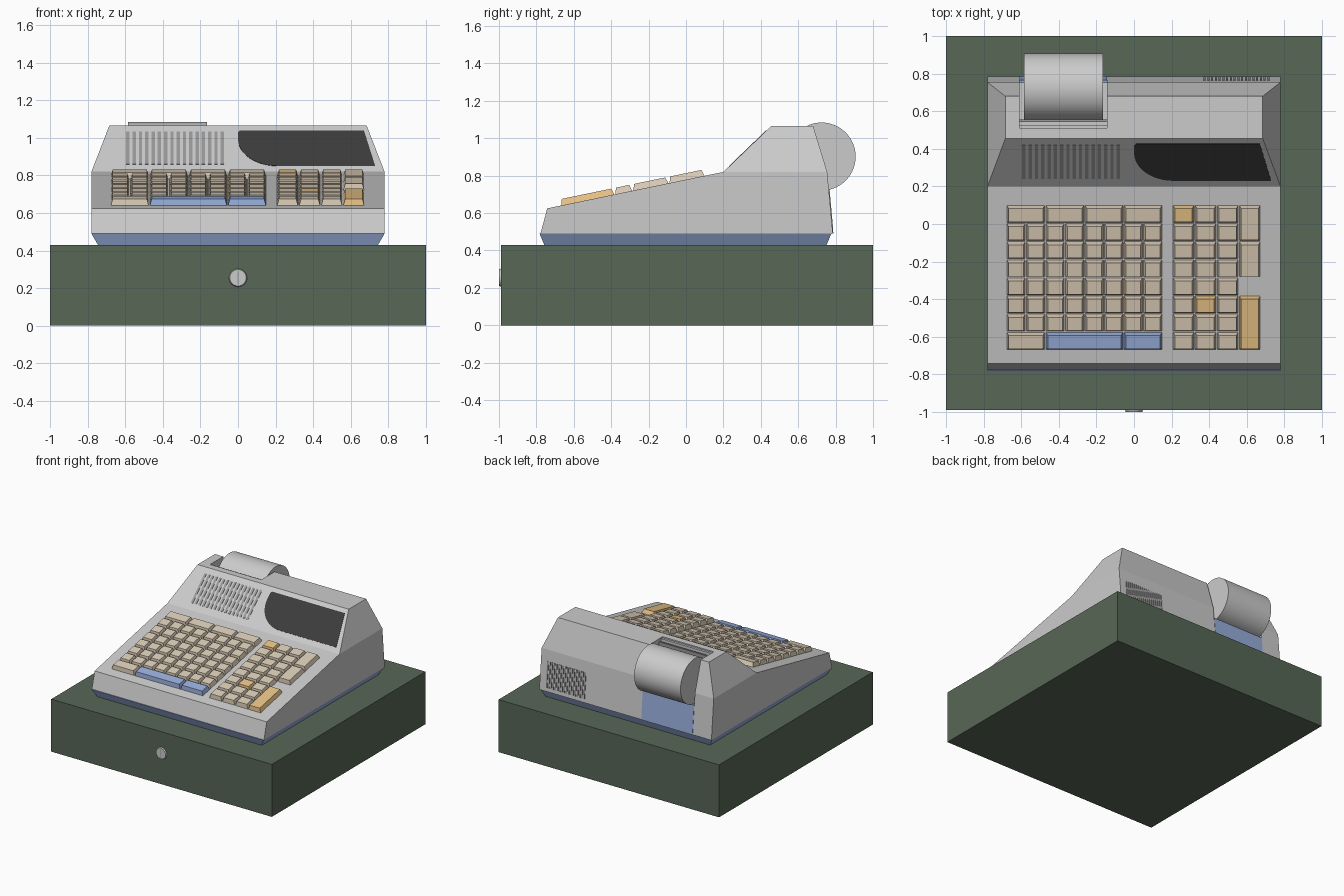
import bpy, bmesh, math
from mathutils import Matrix, Vector

if "Cube" in bpy.data.objects:
    bpy.data.objects.remove(bpy.data.objects["Cube"])


def material(name, rgb):
    m = bpy.data.materials.new(name)
    m.diffuse_color = (*rgb, 1)
    m.use_nodes = True
    m.node_tree.nodes["Principled BSDF"].inputs["Base Color"].default_value = m.diffuse_color
    return m


GREEN = material("dark_green", (0.096, 0.135, 0.093))
BLUE = material("slate_blue", (0.31, 0.42, 0.70))
BEIGE = material("beige", (0.70, 0.60, 0.47))
ORANGE = material("orange", (0.80, 0.54, 0.24))
DARK = material("display_dark", (0.045, 0.045, 0.045))
VENT = material("vent_grey", (0.32, 0.32, 0.32))
I = Matrix.Identity(4)


def finish(bm, name, mat=None):
    bmesh.ops.recalc_face_normals(bm, faces=bm.faces)
    me = bpy.data.meshes.new(name)
    bm.to_mesh(me)
    bm.free()
    ob = bpy.data.objects.new(name, me)
    bpy.context.collection.objects.link(ob)
    if mat:
        me.materials.append(mat)
    return ob


def block(bm, x, y, z, inset=(0, 0), M=I):
    """Box spanning the x, y, z ranges, its top shrunk by inset."""
    vs = []
    for k in (0, 1):
        ix, iy = inset[0] * k, inset[1] * k
        for px, py in ((x[0] + ix, y[0] + iy), (x[1] - ix, y[0] + iy),
                       (x[1] - ix, y[1] - iy), (x[0] + ix, y[1] - iy)):
            vs.append(bm.verts.new(M @ Vector((px, py, z[k]))))
    for f in ((3, 2, 1, 0), (4, 5, 6, 7), (0, 1, 5, 4), (1, 2, 6, 5), (2, 3, 7, 6), (3, 0, 4, 7)):
        bm.faces.new([vs[i] for i in f])


def box(name, x, y, z, mat=None, inset=(0, 0), M=I):
    bm = bmesh.new()
    block(bm, x, y, z, inset, M)
    return finish(bm, name, mat)


def cylinder(name, r1, r2, length, M, segs, mat=None):
    bm = bmesh.new()
    bmesh.ops.create_cone(bm, cap_ends=True, segments=segs, radius1=r1, radius2=r2,
                          depth=length, matrix=M)
    ob = finish(bm, name, mat)
    bpy.context.view_layer.objects.active = ob
    ob.select_set(True)
    bpy.ops.object.shade_smooth_by_angle()
    ob.select_set(False)
    return ob


def plane_frame(y0, z0, y1, z1):
    """Frame with local y running up the slope and local z out of it."""
    return Matrix.Translation((0, y0, z0)) @ Matrix.Rotation(math.atan2(z1 - z0, y1 - y0), 4, 'X')


# Cash drawer and its round lock
box("cash_drawer", (-1, 1), (-0.99, 1), (0, 0.43), GREEN)
turn = Matrix.Rotation(math.pi / 2, 4, 'X')
cylinder("drawer_lock", 0.052, 0.044, 0.02, Matrix.Translation((0, -0.99, 0.255)) @ turn, 32)
box("lock_keyway", (-0.003, 0.003), (-1.001, -0.998), (0.22, 0.29), VENT)

# Flared blue plinth
box("plinth", (-0.745, 0.745), (-0.758, 0.752), (0.43, 0.49), BLUE, (-0.035, -0.025))

# Housing: side profile (y, z, half width), narrowing towards the top
profile = [(-0.778, 0.49, 0.78), (-0.742, 0.625, 0.78), (0.2, 0.82, 0.78), (0.455, 1.065, 0.685),
           (0.68, 1.065, 0.685), (0.755, 0.82, 0.78), (0.785, 0.49, 0.78)]
bm = bmesh.new()
sides = [[bm.verts.new((s * w, y, z)) for y, z, w in profile] for s in (-1, 1)]
for i in range(7):
    j = (i + 1) % 7
    bm.faces.new((sides[0][i], sides[0][j], sides[1][j], sides[1][i]))
for v in sides:
    bm.faces.new((v[0], v[1], v[2], v[5], v[6]))
    bm.faces.new((v[2], v[3], v[4], v[5]))
housing = finish(bm, "housing")

# Recess in the housing for the paper roll
cutter = box("recess_cutter", (-0.61, -0.145), (0.51, 1.0), (0.70, 1.3))
cutter.hide_render = True
mod = housing.modifiers.new("recess", 'BOOLEAN')
mod.operation, mod.solver, mod.object = 'DIFFERENCE', 'EXACT', cutter
bpy.context.view_layer.objects.active = housing
bpy.ops.object.modifier_apply(modifier="recess")
bpy.data.objects.remove(cutter)

# Paper roll, tear bars and blue rear panel
cylinder("paper_roll", 0.182, 0.182, 0.42,
         Matrix.Translation((-0.375, 0.725, 0.902)) @ Matrix.Rotation(math.pi / 2, 4, 'Y'), 64)
box("tear_bar_front", (-0.61, -0.145), (0.51, 0.528), (0.99, 1.055))
box("tear_bar_rear", (-0.61, -0.145), (0.542, 0.556), (0.97, 1.04), VENT)
back = plane_frame(0.785, 0.49, 0.755, 0.82)
box("rear_panel", (-0.61, -0.145), (0, 0.235), (-0.012, 0.003), BLUE,
    M=back @ Matrix.Scale(-1, 4, (0, 0, 1)))

# Sloping front: vent slits and display window with a rounded lower left corner
face = plane_frame(0.2, 0.82, 0.455, 1.065)
bm = bmesh.new()
for i in range(16):
    x = -0.595 + i * 0.0335
    block(bm, (x, x + 0.018), (0.055, 0.305), (-0.004, 0.002), M=face)
finish(bm, "front_vent", VENT)

outline = [(0.73, 0.043), (0.67, 0.316), (0.01, 0.316), (0.0, 0.30)]
outline += [(0.21 - 0.21 * math.cos(a), 0.25 - 0.207 * math.sin(a))
            for a in (math.pi / 2 * k / 12 for k in range(13))]
bm = bmesh.new()
pane = bm.faces.new([bm.verts.new(face @ Vector((x, y, -0.004))) for x, y in outline])
out = bmesh.ops.extrude_face_region(bm, geom=[pane])["geom"]
bmesh.ops.translate(bm, vec=face.to_3x3() @ Vector((0, 0, 0.006)),
                    verts=[g for g in out if isinstance(g, bmesh.types.BMVert)])
finish(bm, "display_window", DARK)

# Rear vent slits
bm = bmesh.new()
for i in range(18):
    x = 0.37 + i * 0.02
    block(bm, (x, x + 0.011), (0.03, 0.24), (-0.003, 0.004),
          M=back @ Matrix.Scale(-1, 4, (0, 0, 1)))
finish(bm, "rear_vent", VENT)

# Keyboard: keys as (column, row, columns wide, rows deep)
deck = plane_frame(-0.742, 0.625, 0.2, 0.82)
slope = math.cos(math.atan2(0.195, 0.942))
PITCH_Y = 0.0965


def keys(name, x0, pitch, layout, mat):
    bm = bmesh.new()
    for c, r, w, d in layout:
        x = (x0 + c * pitch + 0.002, x0 + (c + w) * pitch - 0.002)
        y = [(0.102 - k * PITCH_Y + 0.742) / slope for k in (r + d, r)]
        block(bm, x, (y[0] + 0.002, y[1] - 0.002), (-0.005, 0.034), (0.011, 0.011), deck)
    finish(bm, name, mat)


left = [(c, 0, 2, 1) for c in range(0, 8, 2)] + [(0, 7, 2, 1)]
left += [(c, r, 1, 1) for c in range(8) for r in range(1, 7)]
keys("main_keys", -0.68, 0.104, left, BEIGE)
keys("wide_blue_keys", -0.68, 0.104, [(2, 7, 4, 1), (6, 7, 2, 1)], BLUE)

accent = [(0, 0, 1, 1), (1, 5, 1, 1), (3, 5, 1, 3)]
right = [(c, r, 1, 1) for c in range(3) for r in range(8) if (c, r, 1, 1) not in accent]
keys("number_keys", 0.205, 0.1175, right + [(3, 0, 1, 2), (3, 2, 1, 2)], BEIGE)
keys("orange_keys", 0.205, 0.1175, accent, ORANGE)
